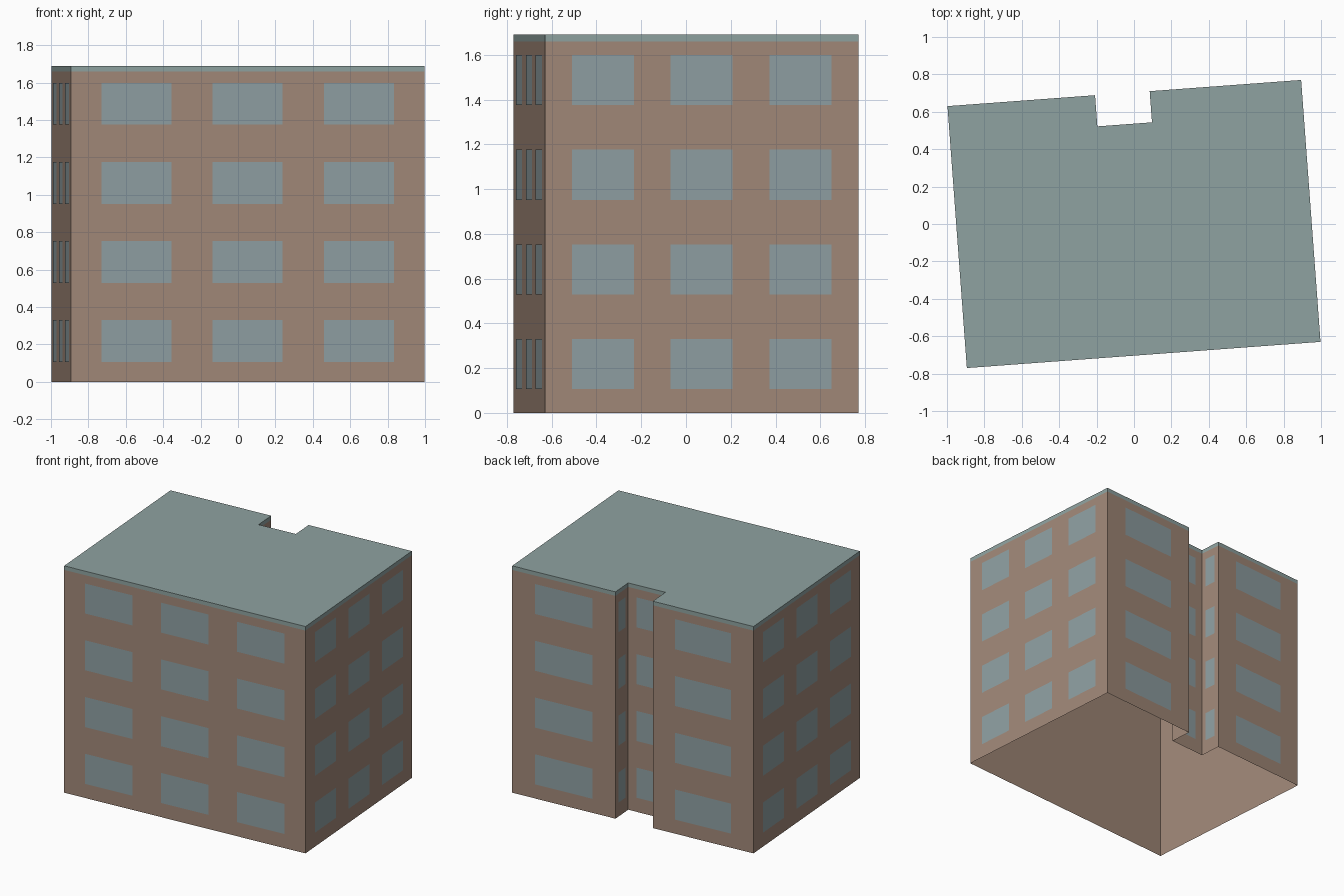
import bpy, bmesh
from math import radians
from mathutils import Matrix, Vector

cube = bpy.data.objects.get("Cube")
if cube:
    bpy.data.objects.remove(cube, do_unlink=True)

WALL_TOP, ROOF_TOP = 1.66, 1.69
SILL, WINDOW_HEIGHT, STOREY, FLOORS = 0.106, 0.224, 0.423, 4
TURN = Matrix.Rotation(radians(4.23), 4, "Z")
UP = Vector((0, 0, 1))

# Footprint, anticlockwise, with a notch in the back
W, D = 0.948, 0.702
plan = [Vector((x, y, 0)) for x, y in [
    (-W, -D), (W, -D), (W, D), (0.136, D),
    (0.136, 0.535), (-0.157, 0.535), (-0.157, D), (-W, D)]]
sides = list(zip(plan, plan[1:] + plan[:1]))


def material(name, rgb):
    m = bpy.data.materials.new(name)
    m.use_nodes = True
    m.diffuse_color = (*rgb, 1)
    m.node_tree.nodes["Principled BSDF"].inputs["Base Color"].default_value = (*rgb, 1)
    return m


def make_object(name, bm, mat):
    bm.transform(TURN)
    mesh = bpy.data.meshes.new(name)
    bm.to_mesh(mesh)
    bm.free()
    mesh.materials.append(mat)
    obj = bpy.data.objects.new(name, mesh)
    bpy.context.collection.objects.link(obj)
    return obj


def upright_quad(bm, a, b, low, high):
    corners = [a + UP * low, b + UP * low, b + UP * high, a + UP * high]
    return bm.faces.new([bm.verts.new(c) for c in corners])


brick = material("brown brick", (0.36, 0.25, 0.19))
glass = material("grey blue glass", (0.275, 0.35, 0.365))
roofing = material("grey green roofing", (0.275, 0.365, 0.355))

# Outer walls, open underneath
bm = bmesh.new()
for a, b in sides:
    upright_quad(bm, a, b, 0, WALL_TOP)
bmesh.ops.remove_doubles(bm, verts=bm.verts, dist=0.0001)
make_object("walls", bm, brick)

# Flat roof slab
bm = bmesh.new()
base = bm.faces.new([bm.verts.new(p + UP * WALL_TOP) for p in plan])
top = bmesh.ops.extrude_face_region(bm, geom=[base], use_keep_orig=True)
bmesh.ops.translate(bm, vec=UP * (ROOF_TOP - WALL_TOP),
                    verts=[v for v in top["geom"] if isinstance(v, bmesh.types.BMVert)])
bmesh.ops.recalc_face_normals(bm, faces=bm.faces)
make_object("roof", bm, roofing)

# Window panes: three per long wall, one per short wall, on every floor
bm = bmesh.new()
for a, b in sides:
    along = b - a
    outward = along.cross(UP).normalized() * 0.002
    long_wall = along.length > 1
    centres = (0.185, 0.5, 0.815) if long_wall else (0.5,)
    half = 0.099 if long_wall else 0.278
    for centre in centres:
        start = a + along * (centre - half) + outward
        end = a + along * (centre + half) + outward
        for floor in range(FLOORS):
            low = SILL + floor * STOREY
            upright_quad(bm, start, end, low, low + WINDOW_HEIGHT)
make_object("windows", bm, glass)
